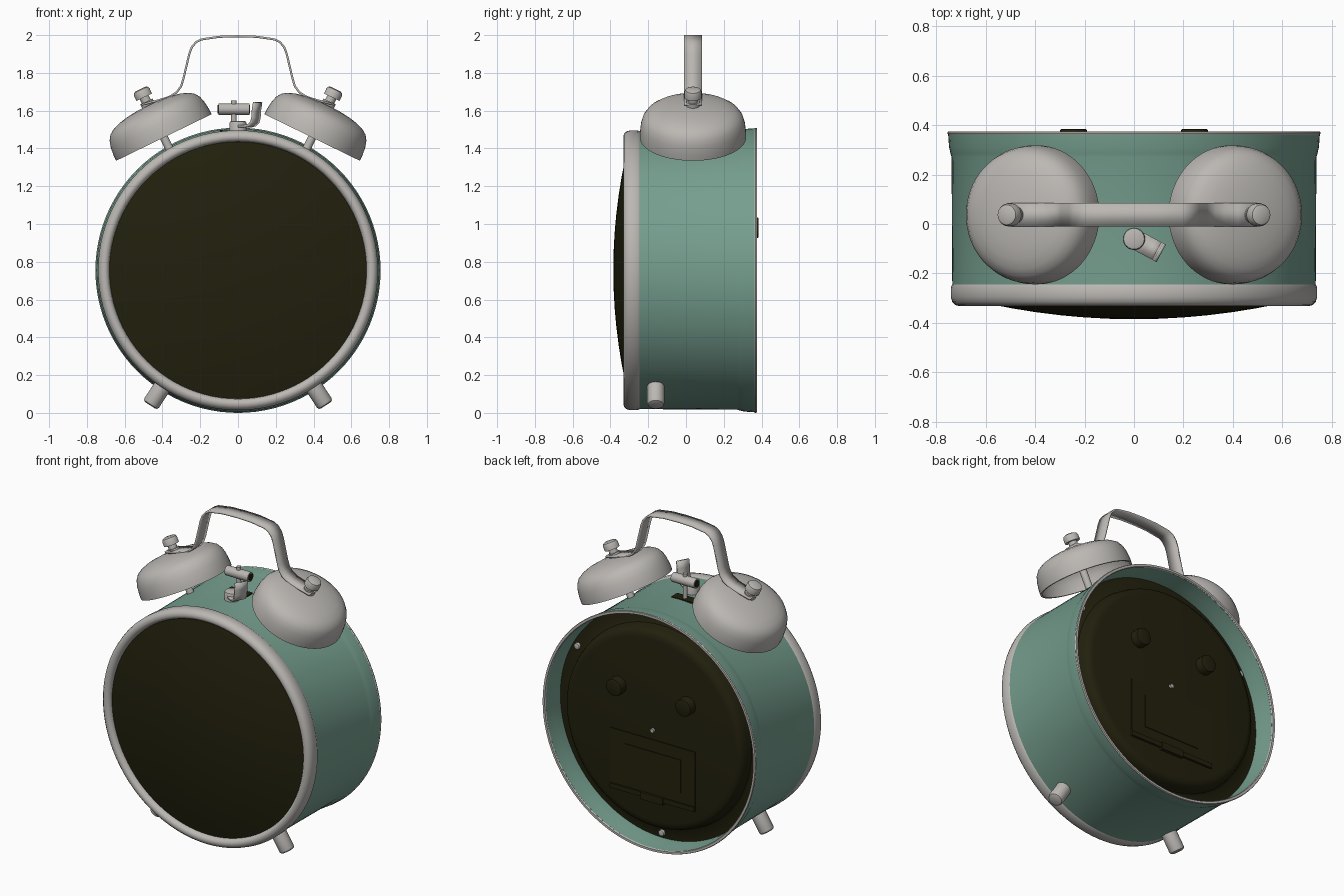
import bpy, bmesh, math
from mathutils import Vector, Matrix

if "Cube" in bpy.data.objects:
    bpy.data.objects.remove(bpy.data.objects["Cube"])

CZ = 0.755  # height of the clock centre


def material(name, rgb):
    m = bpy.data.materials.new(name)
    m.diffuse_color = (*rgb, 1)
    m.use_nodes = True
    m.node_tree.nodes["Principled BSDF"].inputs["Base Color"].default_value = m.diffuse_color
    return m


METAL = material("grey metal", (0.50, 0.48, 0.455))
TEAL = material("teal paint", (0.18, 0.345, 0.275))
DARK = material("dark olive", (0.016, 0.0145, 0.004))


def finish(bm, name, mat, matrix=Matrix()):
    bmesh.ops.recalc_face_normals(bm, faces=bm.faces)
    me = bpy.data.meshes.new(name)
    bm.to_mesh(me)
    bm.free()
    me.materials.append(mat)
    ob = bpy.data.objects.new(name, me)
    ob.matrix_world = matrix
    bpy.context.collection.objects.link(ob)
    return ob


def lathe(name, profile, mat, origin, axis, segs=32, closed=False):
    """Spin (radius, distance along axis) points around an axis."""
    bm = bmesh.new()
    vs = [bm.verts.new((r, 0, h)) for r, h in profile]
    es = [bm.edges.new(p) for p in zip(vs, vs[1:])]
    if closed:
        es.append(bm.edges.new((vs[-1], vs[0])))
    bmesh.ops.spin(bm, geom=vs + es, cent=(0, 0, 0), axis=(0, 0, 1),
                   angle=2 * math.pi, steps=segs, use_duplicate=False)
    bmesh.ops.remove_doubles(bm, verts=bm.verts, dist=1e-5)
    rot = Vector(axis).to_track_quat('Z', 'Y').to_matrix().to_4x4()
    return finish(bm, name, mat, Matrix.Translation(origin) @ rot)


def rod(name, r, h0, h1, mat, origin, axis, bevel=0.0, segs=24):
    prof = [(0, h0), (r, h0), (r, h1 - bevel)]
    if bevel:
        prof += [(r - bevel * 0.3, h1 - bevel * 0.3), (r - bevel, h1)]
    else:
        prof.append((r, h1))
    return lathe(name, prof + [(0, h1)], mat, origin, axis, segs)


def strip(name, points, width, thick, mat, matrix):
    """Bent sheet following (x, z) points, extruded along y."""
    bm = bmesh.new()
    rows = [[bm.verts.new((x, s * width / 2, z)) for s in (-1, 1)] for x, z in points]
    for a, b in zip(rows, rows[1:]):
        bm.faces.new((a[0], a[1], b[1], b[0]))
    ob = finish(bm, name, mat, matrix)
    mod = ob.modifiers.new("thickness", 'SOLIDIFY')
    mod.thickness = thick
    mod.offset = 0
    return ob


def box(name, centre, size, mat):
    bm = bmesh.new()
    bmesh.ops.create_cube(bm, size=1)
    bmesh.ops.scale(bm, vec=size, verts=bm.verts)
    return finish(bm, name, mat, Matrix.Translation(centre))


BACK = (0, 1, 0)
MID = (0, 0, CZ)

# Case: painted drum with a flared back lip, front bezel and domed front
lathe("case", [(0.69, -0.25), (0.735, -0.25), (0.738, 0.27), (0.742, 0.285), (0.748, 0.31),
               (0.752, 0.365), (0.736, 0.365), (0.73, 0.30), (0.726, 0.27), (0.724, 0.20),
               (0.69, 0.20)], TEAL, MID, BACK, 96, True)
lathe("back_lip", [(0.752, 0.362), (0.755, 0.368), (0.752, 0.375), (0.738, 0.375),
                   (0.734, 0.368), (0.738, 0.362)], METAL, MID, BACK, 96, True)
lathe("bezel", [(0.68, -0.245), (0.735, -0.245), (0.741, -0.255), (0.741, -0.295), (0.735, -0.315),
                (0.722, -0.328), (0.706, -0.332), (0.692, -0.327), (0.683, -0.315),
                (0.68, -0.30)], METAL, MID, BACK, 96, True)
lathe("front_glass", [(0.684, -0.29)] + [(r, -0.385 + r * r * 0.18) for r in
      (0.684, 0.6, 0.5, 0.4, 0.3, 0.2, 0.1, 0)], DARK, MID, BACK, 96)

# Back plate with its raised centre
lathe("back_plate", [(0.726, 0.215), (0.726, 0.235), (0.655, 0.24), (0.64, 0.25), (0.632, 0.29),
                     (0.622, 0.315), (0.605, 0.328), (0.58, 0.332), (0, 0.332)], DARK, MID, BACK, 96)
for x in (-0.245, 0.245):
    rod("setting_knob", 0.055, 0.32, 0.385, DARK, (x, 0, 0.98), BACK, 0.008)
rod("centre_pin", 0.013, 0.32, 0.345, METAL, MID, BACK)
for deg in (30, 150, 270):
    a = math.radians(deg)
    rod("plate_screw", 0.02, 0.23, 0.255, METAL,
        (0.69 * math.cos(a), 0, CZ + 0.69 * math.sin(a)), BACK, 0.006, 16)

# Battery door: thin plate, inner panel, lower ledge and tab
box("battery_door", (0, 0.333, CZ - 0.25), (0.60, 0.009, 0.38), DARK)
box("battery_panel", (0, 0.338, CZ - 0.24), (0.40, 0.009, 0.21), DARK)
box("battery_ledge", (0, 0.337, CZ - 0.425), (0.60, 0.018, 0.03), DARK)
box("battery_tab", (0, 0.342, CZ - 0.43), (0.16, 0.022, 0.045), DARK)

# Bells, posts, nuts and feet on both sides
TILT = math.radians(26)
for s in (-1, 1):
    axis = (s * math.sin(TILT), 0, math.cos(TILT))
    base = (s * 0.3925, 0.037, 1.458)
    outer = [(0.281, 0), (0.281, 0.03), (0.276, 0.075), (0.266, 0.11), (0.248, 0.137),
             (0.22, 0.156), (0.18, 0.171), (0.13, 0.181), (0.07, 0.188), (0, 0.19)]
    inner = [(max(r - 0.012, 0), h - 0.012 * (h > 0)) for r, h in reversed(outer)]
    lathe("bell", outer + inner + [outer[0]], METAL, base, axis, 64)
    rod("bell_post", 0.022, -0.14, 0.185, METAL, base, axis)
    rod("bell_washer", 0.036, 0.185, 0.212, METAL, base, axis)
    rod("bell_nut_neck", 0.026, 0.2, 0.245, METAL, base, axis)
    rod("bell_nut", 0.046, 0.237, 0.285, METAL, base, axis, 0.018)
    leg = Vector((s * 0.545, 0, -0.838))
    rod("foot", 0.046, 0.70, 0.853, METAL, (0, -0.16, CZ), leg, 0.016)

# Carrying handle
half = [(0.51, 1.632), (0.42, 1.655), (0.365, 1.672), (0.325, 1.697), (0.302, 1.728), (0.29, 1.765),
        (0.258, 1.90), (0.245, 1.935), (0.222, 1.963), (0.195, 1.977), (0.10, 1.991), (0, 1.994)]
path = [(-x, z) for x, z in half] + half[-2::-1]
strip("handle", path, 0.096, 0.011, METAL, Matrix.Translation((0, 0.037, 0)))

# Hammer between the bells, in a slot on top of the case
box("hammer_slot", (-0.02, 0.04, 1.492), (0.15, 0.06, 0.008), DARK)
rod("hammer_stem", 0.014, 1.45, 1.655, METAL, (-0.022, 0.04, 0), (0, 0, 1), 0, 16)
rod("hammer_head", 0.03, -0.082, 0.082, METAL, (-0.022, 0.04, 1.608), (1, 0, 0))
for x in (-0.105, 0.061):
    rod("hammer_face", 0.022, -0.003, 0.003, DARK, (x, 0.04, 1.608), (1, 0, 0))

# Alarm switch: round hub and upturned thumb lever
rod("switch_hub", 0.045, 1.46, 1.545, METAL, (0, -0.06, 0), (0, 0, 1), 0.01)
lever = [(0, 1.518), (0.06, 1.518), (0.085, 1.524), (0.101, 1.54), (0.108, 1.565),
         (0.11, 1.60), (0.118, 1.645)]
strip("switch_lever", lever, 0.08, 0.014, METAL,
      Matrix.Translation((0, -0.06, 0)) @ Matrix.Rotation(math.radians(-28), 4, 'Z'))

# Smooth the round surfaces, keep hard edges
for ob in bpy.context.scene.objects:
    ob.select_set(True)
    bpy.context.view_layer.objects.active = ob
bpy.ops.object.shade_smooth_by_angle(angle=math.radians(35))
